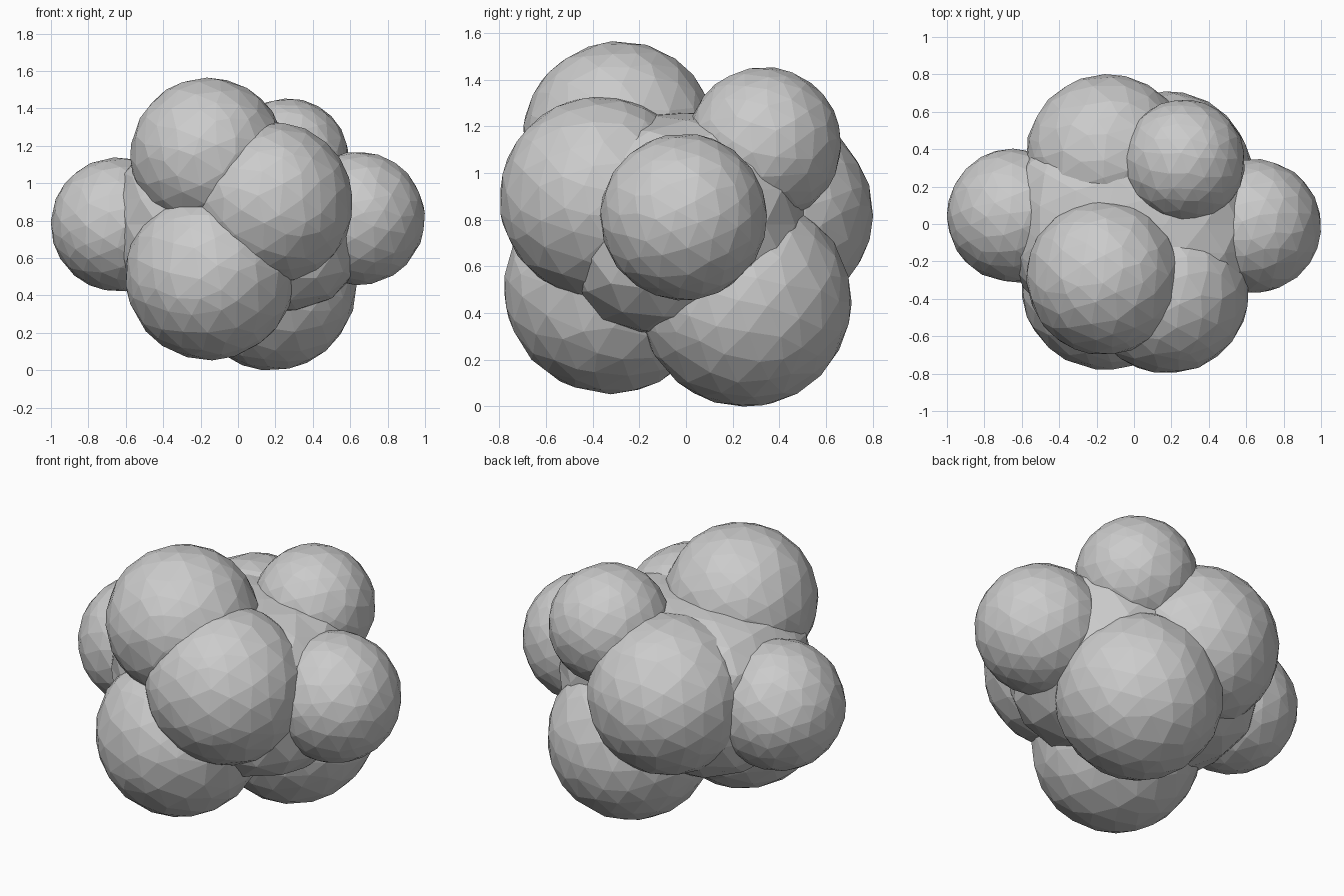
import bpy, bmesh, random
from mathutils import Vector, Euler

if "Cube" in bpy.data.objects:
    bpy.data.objects.remove(bpy.data.objects["Cube"])

random.seed(4)


def facet_ball(name, center, radius):
    """Flat-faced ball with slightly irregular facets."""
    bm = bmesh.new()
    bmesh.ops.create_icosphere(bm, subdivisions=3, radius=1)
    turn = Euler([random.uniform(0, 6.28) for _ in range(3)]).to_matrix()
    for v in bm.verts:
        jitter = Vector([random.uniform(-0.055, 0.055) for _ in range(3)])
        v.co = Vector(center) + (turn @ v.co + jitter).normalized() * radius * 1.004
    return finish(name, bm)


def finish(name, bm):
    mesh = bpy.data.meshes.new(name)
    bm.to_mesh(mesh)
    bm.free()
    ob = bpy.data.objects.new(name, mesh)
    bpy.context.collection.objects.link(ob)
    return ob


# Boxy core that fills the hollows between the lobes
bm = bmesh.new()
bmesh.ops.create_icosphere(bm, subdivisions=3, radius=1)
for v in bm.verts:
    d = v.co.normalized()
    d /= sum(abs(c) ** 3 for c in d) ** (1 / 3)
    v.co = (d.x * 0.66, d.y * 0.52, 0.78 + d.z * 0.48)
cluster = finish("lobed_cluster", bm)

# Rounded lobes: centre and radius
lobes = [
    ((-0.16, -0.285, 1.15), 0.415),   # top front
    ((0.18, -0.365, 0.895), 0.435),   # front right
    ((-0.15, -0.325, 0.51), 0.455),   # bottom front
    ((0.18, 0.255, 0.453), 0.453),    # bottom back
    ((-0.14, 0.36, 0.83), 0.44),      # back left
    ((0.265, 0.335, 1.125), 0.33),    # top back
    ((-0.642, 0.045, 0.78), 0.358),   # left side
    ((0.643, -0.01, 0.813), 0.357),   # right side
]
helpers = []
for i, (center, radius) in enumerate(lobes):
    ball = facet_ball(f"lobe_{i + 1}", center, radius)
    ball.hide_render = True
    mod = cluster.modifiers.new(ball.name, 'BOOLEAN')
    mod.operation = 'UNION'
    mod.solver = 'EXACT'
    mod.object = ball
    helpers.append(ball)

# Bake the union into one mesh and drop the helpers
deps = bpy.context.evaluated_depsgraph_get()
fused = bpy.data.meshes.new_from_object(cluster.evaluated_get(deps))
cluster.modifiers.clear()
cluster.data = fused
for ball in helpers:
    bpy.data.objects.remove(ball)

# Stand it on the ground
low = min(v.co.z for v in fused.vertices)
for v in fused.vertices:
    v.co.z -= low
